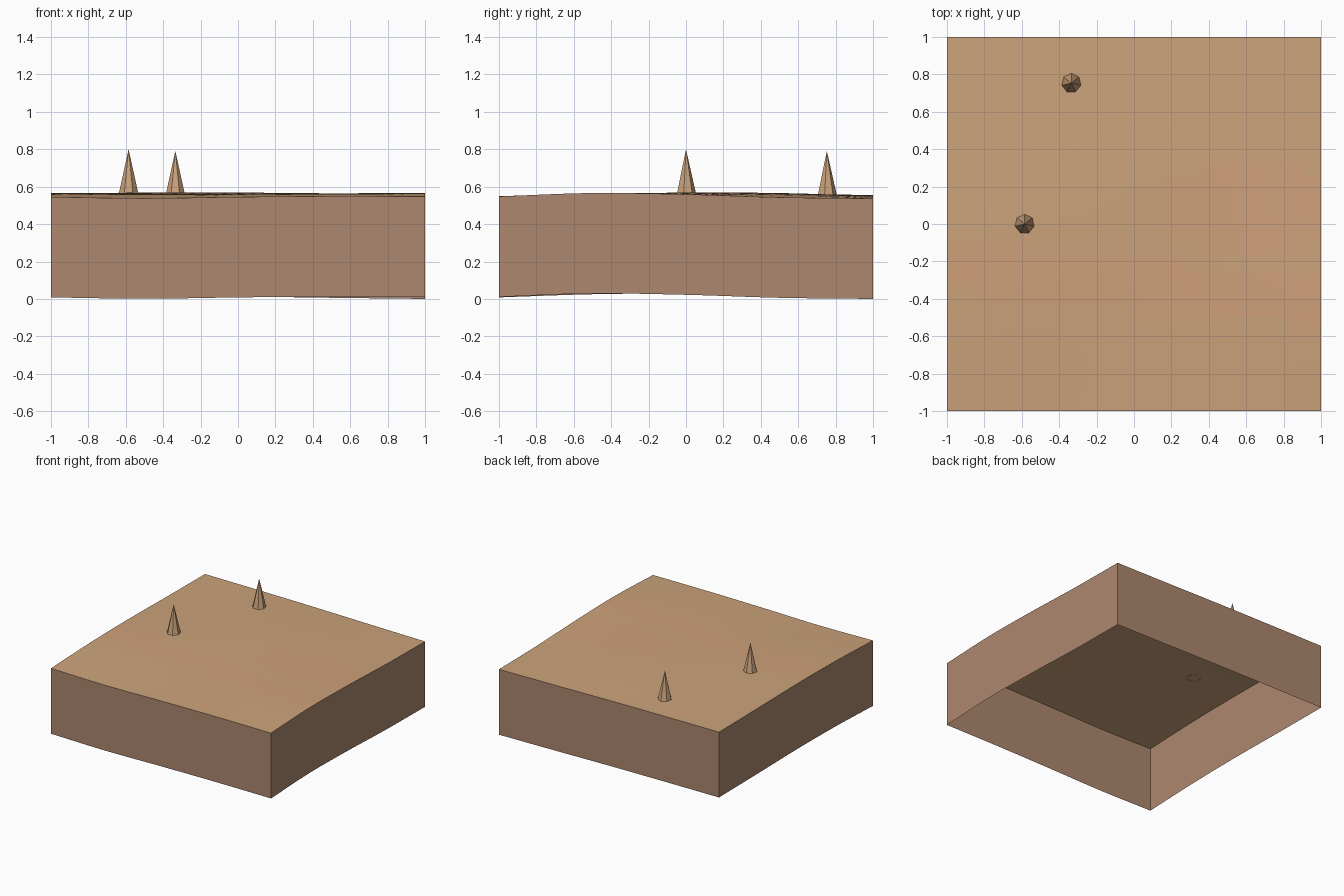
import bpy, bmesh, math

if "Cube" in bpy.data.objects:
    bpy.data.objects.remove(bpy.data.objects["Cube"])


def material(name, rgb):
    linear = [((c / 255 + 0.055) / 1.055) ** 2.4 for c in rgb] + [1.0]
    mat = bpy.data.materials.new(name)
    mat.use_nodes = True
    mat.diffuse_color = linear
    mat.node_tree.nodes["Principled BSDF"].inputs["Base Color"].default_value = linear
    return mat


sand = material("sand", (203, 163, 123))
warm_sand = material("warm_sand", (207, 161, 122))
earth = material("earth", (172, 135, 110))

# Gentle terrain heights, rows from front to back, columns along x
HEIGHTS = [
    [0.545, 0.538, 0.545, 0.549, 0.548],
    [0.562, 0.560, 0.560, 0.563, 0.566],
    [0.566, 0.568, 0.568, 0.564, 0.559],
    [0.560, 0.562, 0.566, 0.558, 0.543],
    [0.556, 0.554, 0.550, 0.543, 0.537],
]
DEPTH = 0.537
SEGMENTS = 24


def spline(values, t):
    """Smooth curve through evenly spaced values, t from -1 to 1."""
    f = (t + 1) / 2 * (len(values) - 1)
    i = min(int(f), len(values) - 2)
    f -= i
    b, c = values[i], values[i + 1]
    a = values[i - 1] if i > 0 else 2 * b - c
    d = values[i + 2] if i + 2 < len(values) else 2 * c - b
    return b + f * (c - a + f * (2 * a - 5 * b + 4 * c - d + f * (3 * (b - c) + d - a))) / 2


def height(x, y):
    return spline([spline(row, x) for row in HEIGHTS], y)


def finish(bm, name, mats):
    mesh = bpy.data.meshes.new(name)
    bm.to_mesh(mesh)
    bm.free()
    for mat in mats:
        mesh.materials.append(mat)
    obj = bpy.data.objects.new(name, mesh)
    bpy.context.collection.objects.link(obj)
    return obj


def is_warm(x, y):
    ridge = abs(y + 0.32 + 0.1 * x) < 0.14
    patch = math.hypot((x - 0.6) / 0.45, (y - 0.08) / 0.28) < 1
    return ridge or patch


# Ground surface
bm = bmesh.new()
bmesh.ops.create_grid(bm, x_segments=SEGMENTS, y_segments=SEGMENTS, size=1)
for v in bm.verts:
    v.co.z = height(v.co.x, v.co.y)
for face in bm.faces:
    face.smooth = True
    center = face.calc_center_median()
    face.material_index = int(is_warm(center.x, center.y))
finish(bm, "ground_surface", [sand, warm_sand])

# Four thin skirt walls, open underneath
bm = bmesh.new()
corners = [(-1, -1), (1, -1), (1, 1), (-1, 1)]
for k, (x0, y0) in enumerate(corners):
    x1, y1 = corners[(k + 1) % 4]
    columns = []
    for i in range(SEGMENTS + 1):
        t = i / SEGMENTS
        x, y = x0 + (x1 - x0) * t, y0 + (y1 - y0) * t
        z = height(x, y)
        columns.append((bm.verts.new((x, y, z - DEPTH)), bm.verts.new((x, y, z))))
    for (low_a, top_a), (low_b, top_b) in zip(columns, columns[1:]):
        bm.faces.new((low_a, low_b, top_b, top_a))
finish(bm, "skirt_walls", [earth])

# Seven-sided spikes standing on the ground
for name, x, y in (("middle_spike", -0.585, 0.0), ("back_spike", -0.335, 0.753)):
    bm = bmesh.new()
    bmesh.ops.create_cone(bm, cap_ends=False, segments=7,
                          radius1=0.053, radius2=0, depth=0.235)
    bmesh.ops.remove_doubles(bm, verts=bm.verts, dist=0.0001)
    obj = finish(bm, name, [sand])
    obj.location = (x, y, height(x, y) + 0.115)
